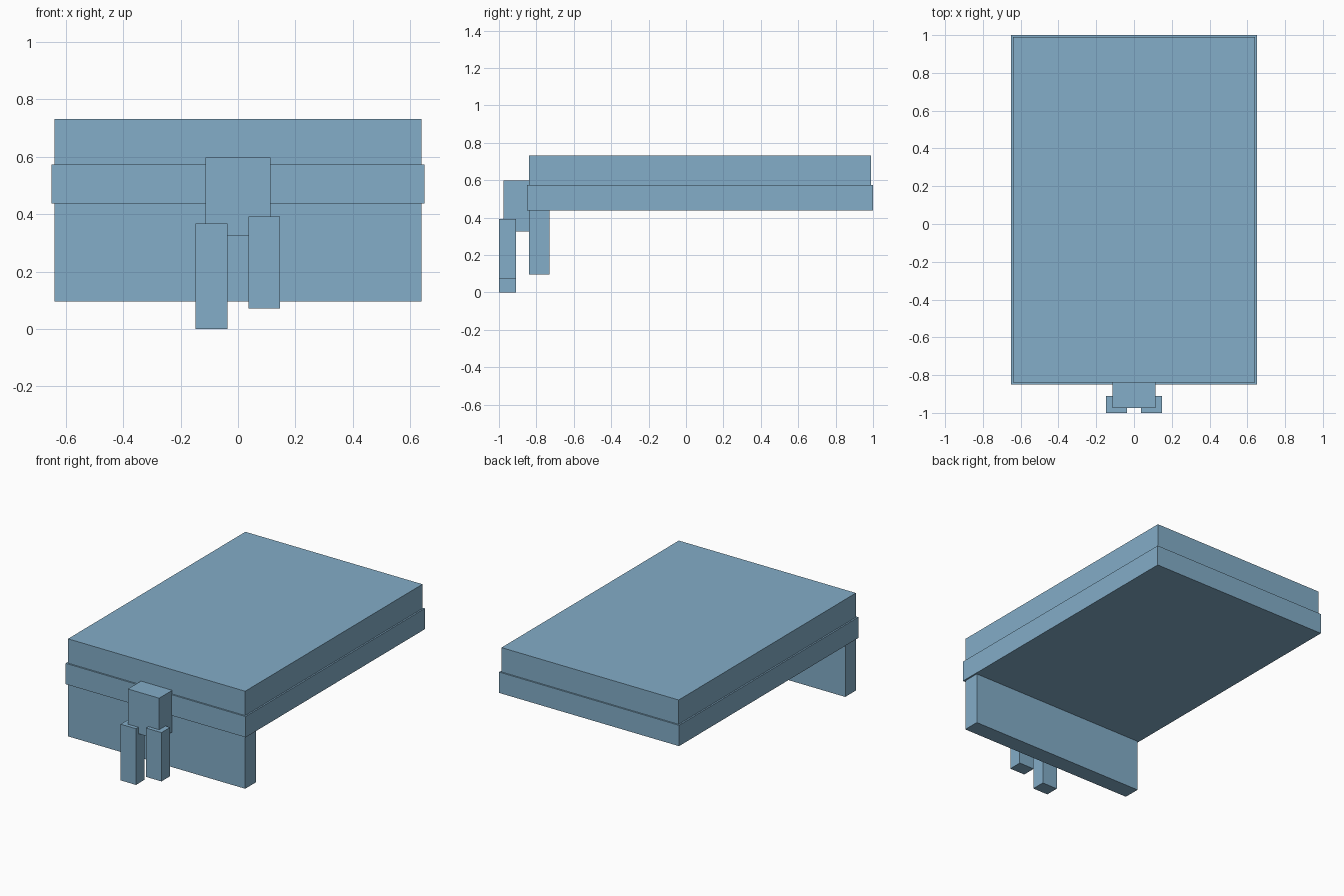
import bpy

cube = bpy.data.objects.get("Cube")
if cube:
    bpy.data.objects.remove(cube, do_unlink=True)

# Single flat colour
blue = bpy.data.materials.new("soft_blue")
blue.use_nodes = True
colour = (0.227, 0.418, 0.578, 1)
blue.diffuse_color = colour
blue.node_tree.nodes["Principled BSDF"].inputs["Base Color"].default_value = colour


def box(name, x, y, z):
    """Box from (min, max) extents on each axis."""
    spans = (x, y, z)
    bpy.ops.mesh.primitive_cube_add(size=1, location=[(a + b) / 2 for a, b in spans])
    obj = bpy.context.object
    obj.name = name
    obj.scale = [b - a for a, b in spans]
    bpy.ops.object.transform_apply(location=False, rotation=False, scale=True)
    obj.data.materials.append(blue)
    return obj


# Bed: upper slab with a slightly wider rim band around it
box("top_slab", (-0.64, 0.64), (-0.84, 0.99), (0.5, 0.732))
box("rim_band", (-0.65, 0.65), (-0.85, 1.0), (0.437, 0.573))

# Panel hanging below the front edge
box("front_panel", (-0.64, 0.64), (-0.84, -0.73), (0.095, 0.5))

# Block on the front with two uneven prongs
box("front_block", (-0.113, 0.113), (-0.975, -0.835), (0.325, 0.597))
box("right_prong", (-0.148, -0.037), (-1.0, -0.91), (0.0, 0.367))
box("left_prong", (0.036, 0.147), (-1.0, -0.91), (0.072, 0.391))
